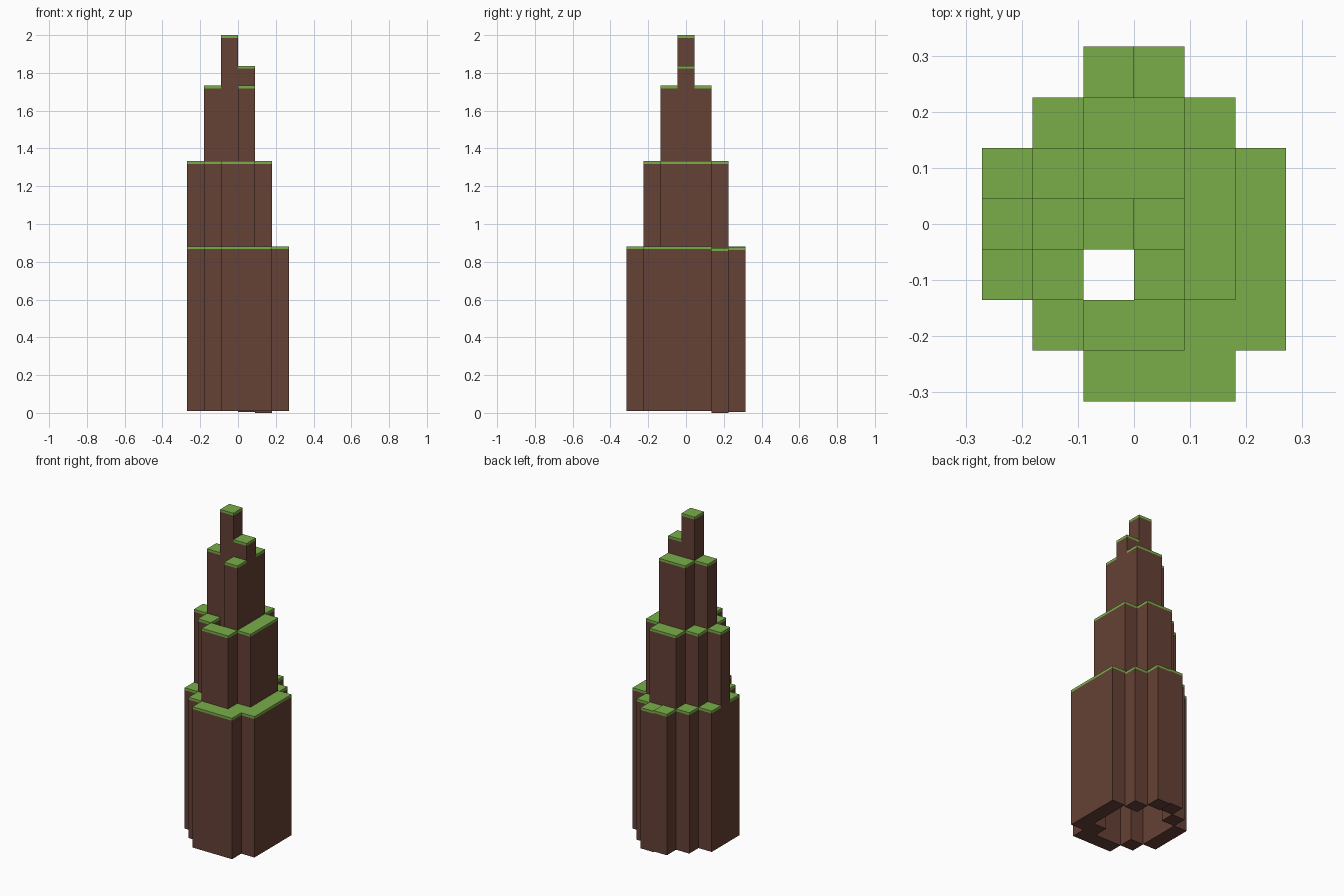
import bpy, bmesh
from mathutils import Vector

cube = bpy.data.objects.get("Cube")
if cube:
    bpy.data.objects.remove(cube, do_unlink=True)

CELL = 0.0903    # width of one column
CAP = 0.015      # thickness of the grass layer


def material(name, colour):
    mat = bpy.data.materials.new(name)
    mat.use_nodes = True
    mat.diffuse_color = colour
    mat.node_tree.nodes["Principled BSDF"].inputs["Base Color"].default_value = colour
    return mat


earth = material("brown earth", (0.13, 0.052, 0.035, 1))
grass = material("green grass", (0.195, 0.42, 0.066, 1))


def columns(name, blocks):
    """Blocks are (first column, first row, columns, rows, bottom, top)."""
    bm = bmesh.new()
    for i, j, w, d, low, high in blocks:
        made = bmesh.ops.create_cube(bm, size=1)["verts"]
        centre = Vector(((i + w / 2 - 3) * CELL, (j + d / 2 - 3.5) * CELL, (low + high) / 2))
        bmesh.ops.scale(bm, vec=(w * CELL, d * CELL, high - low), verts=made)
        bmesh.ops.translate(bm, vec=centre, verts=made)
        # Cut the grass layer off the top of the block
        geom = made + list({e for v in made for e in v.link_edges}) \
            + list({f for v in made for f in v.link_faces})
        cut = high - CAP
        bmesh.ops.bisect_plane(bm, geom=geom, plane_co=(0, 0, cut), plane_no=(0, 0, 1))
        linked = set(made)
        for v in made:
            linked.update(e.other_vert(v) for e in v.link_edges)
        for f in {f for v in linked for f in v.link_faces}:
            f.material_index = int(f.calc_center_median().z > cut)
    mesh = bpy.data.meshes.new(name)
    bm.to_mesh(mesh)
    bm.free()
    mesh.materials.append(earth)
    mesh.materials.append(grass)
    obj = bpy.data.objects.new(name, mesh)
    bpy.context.collection.objects.link(obj)


# Open ring of base columns, a few of them set slightly lower
B, T = 0.01, 0.882
columns("base_ring", [
    (2, 0, 3, 1, B, T), (1, 1, 1, 1, B, T), (4, 1, 1, 1, B, T),
    (5, 1, 1, 4, B, T), (0, 2, 1, 1, B, T), (0, 4, 1, 1, B, T),
    (1, 5, 1, 1, B, T), (4, 5, 1, 1, 0, T - 0.01),
    (2, 6, 1, 1, B, T), (3, 6, 1, 1, B - 0.005, T - 0.005)])

# Middle ring, with one column running down to the ground
M, U = 0.8, 1.333
columns("middle_ring", [
    (0, 3, 1, 1, B, U), (2, 1, 2, 1, M, U), (1, 2, 1, 1, M, U),
    (4, 2, 1, 3, M, U), (1, 4, 1, 1, M, U), (2, 5, 2, 1, M, U)])

# Upper ring
N, V = 1.25, 1.732
columns("upper_ring", [(3, 2, 1, 1, N, V), (1, 3, 1, 1, N, V), (2, 4, 2, 1, N, V)])

# Twin peaks
columns("tall_peak", [(2, 3, 1, 1, N, 2)])
columns("short_peak", [(3, 3, 1, 1, N, 1.837)])
